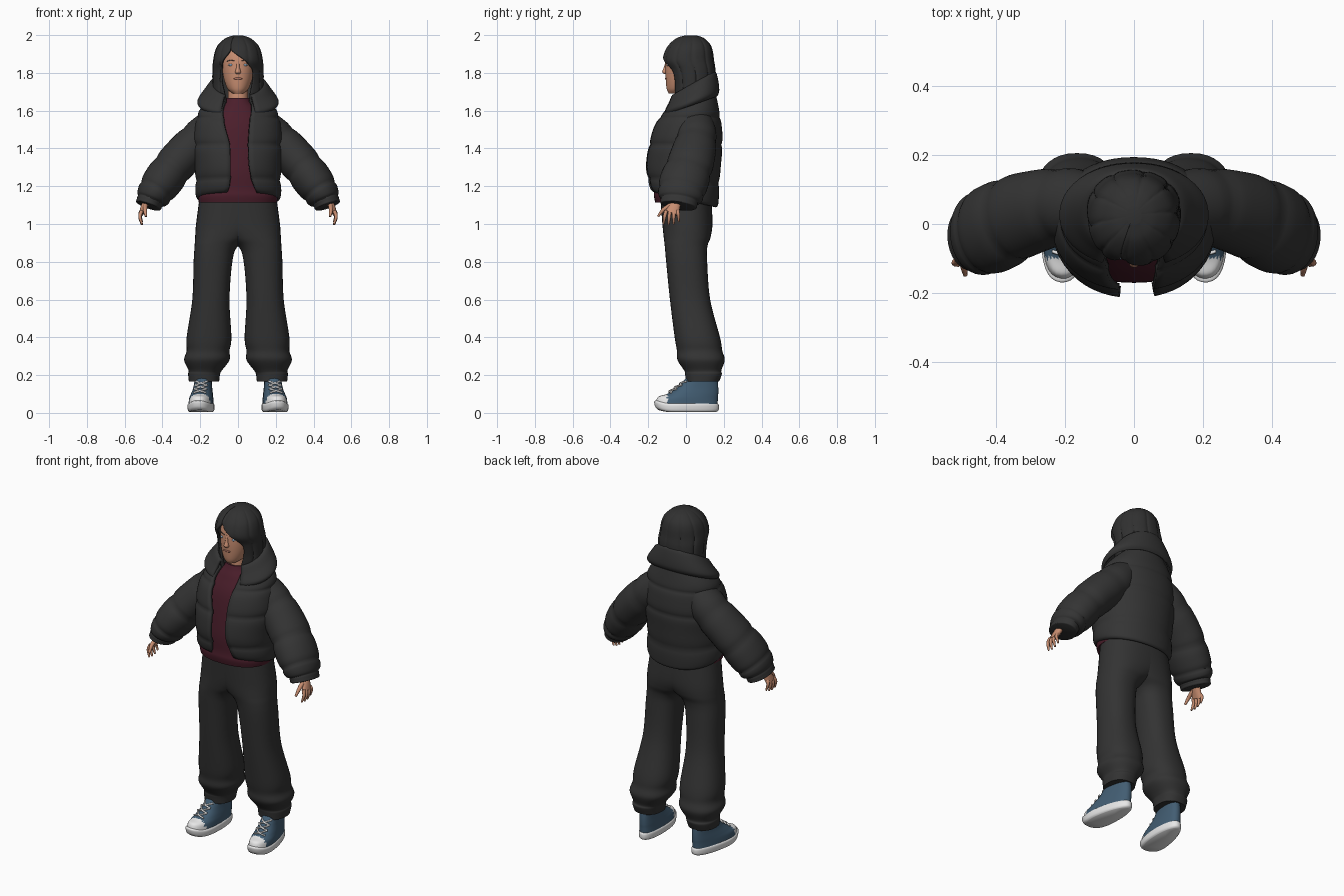
import bpy, bmesh
from math import sin, cos, asin, pi, radians, copysign
from mathutils import Vector, Matrix

cube = bpy.data.objects.get("Cube")
if cube:
    bpy.data.objects.remove(cube, do_unlink=True)


def material(name, r, g, b):
    m = bpy.data.materials.new(name)
    m.use_nodes = True
    m.diffuse_color = (r, g, b, 1)
    m.node_tree.nodes["Principled BSDF"].inputs["Base Color"].default_value = (r, g, b, 1)
    return m


HAIR = material("charcoal hair", .03, .03, .03)
COAT = material("charcoal jacket", .034, .034, .034)
CLOTH = material("dark grey trousers", .033, .033, .033)
SHIRT = material("maroon shirt", .07, .013, .024)
SKIN = material("skin", .58, .27, .165)
LIPS = material("lips", .42, .17, .12)
WHITE = material("white rubber", .8, .8, .8)
BLUE = material("blue canvas", .055, .11, .17)
IRIS = material("pale blue eye", .3, .48, .68)


def finish(name, bm, mats, mirror=False, thick=0, paint=None):
    """Turn a bmesh into a smooth-shaded, optionally mirrored object."""
    bmesh.ops.recalc_face_normals(bm, faces=bm.faces)
    if paint:
        for f in bm.faces:
            f.material_index = paint(f.calc_center_median())
    mesh = bpy.data.meshes.new(name)
    bm.to_mesh(mesh)
    bm.free()
    ob = bpy.data.objects.new(name, mesh)
    bpy.context.collection.objects.link(ob)
    for m in mats if isinstance(mats, list) else [mats]:
        mesh.materials.append(m)
    bpy.context.view_layer.objects.active = ob
    ob.select_set(True)
    bpy.ops.object.shade_smooth_by_angle(angle=radians(50))
    ob.select_set(False)
    if thick:
        mod = ob.modifiers.new("thickness", "SOLIDIFY")
        mod.thickness, mod.offset = thick, 0
    if mirror:
        ob.modifiers.new("mirror", "MIRROR")


def sample(keys, t):
    """Smooth interpolation through a list of number tuples."""
    s = t * (len(keys) - 1)
    i = min(int(s), len(keys) - 2)
    f = s - i
    quad = (keys[max(i - 1, 0)], keys[i], keys[i + 1], keys[min(i + 2, len(keys) - 1)])
    return [b + f * ((c - a) / 2 + f * (a - 2.5 * b + 2 * c - d / 2 + f * (1.5 * (b - c) + (d - a) / 2)))
            for a, b, c, d in zip(*quad)]


def bridge(name, rings, mats, wrap=True, caps=(1, 1), warp=None, **options):
    bm = bmesh.new()
    rows = [[bm.verts.new(warp(p) if warp else p) for p in ring] for ring in rings]
    n = len(rows[0])
    for low, high in zip(rows, rows[1:]):
        for i in range(n if wrap else n - 1):
            j = (i + 1) % n
            bm.faces.new((low[i], low[j], high[j], high[i]))
    for row, cap in zip((rows[0], rows[-1]), caps):
        if cap:
            bm.faces.new(row)
    finish(name, bm, mats, **options)


def power_of(u, e):
    return copysign(abs(u) ** e, u)


def swell(t, depth, count):
    """Bulges between evenly spaced creases."""
    return 1 - depth * (1 - abs(sin(pi * t * count))) ** 3


def loft(name, keys, mats, n=36, steps=8, power=2.3, locks=(0, 1), puff=(0, 1), **options):
    """Level rings: z, x min, x max, y min, y max [, tilt, gap left edge, gap right edge]."""
    gap = len(keys[0]) == 8
    total = steps * (len(keys) - 1)
    rings = []
    for k in range(total + 1):
        t = k / total
        z, x0, x1, y0, y1, tilt, e0, e1 = (sample(keys, t) + [0, 0, 0])[:8]
        cx, cy, rx, ry = (x0 + x1) / 2, (y0 + y1) / 2, (x1 - x0) / 2, (y1 - y0) / 2
        start, end = 0, 2 * pi
        if gap:
            edge = lambda e: asin(power_of(max(-1, min(1, (e - cx) / rx)), power / 2))
            start, end = edge(e1), 2 * pi + edge(e0)
        ring = []
        for i in range(n + 1 if gap else n):
            a = start + (end - start) * i / n
            grow = swell(t, *puff) * swell(a / pi + .06, *locks)
            u, v = power_of(sin(a), 2 / power) * grow, -power_of(cos(a), 2 / power) * grow
            ring.append(Vector((cx + rx * u, cy + ry * v, z + tilt * v / 2)))
        rings.append(ring)
    bridge(name, rings, mats, wrap=not gap, **options)


def tube(name, keys, mats, n=12, steps=5, puff=(0, 1), **options):
    """Rings across a path: x, y, z, radius across, radius along y."""
    total = steps * (len(keys) - 1)
    rings = []
    for k in range(total + 1):
        t = k / total
        x, y, z, ra, rb = sample(keys, t)
        ahead, behind = sample(keys, min(1, t + .01)), sample(keys, max(0, t - .01))
        along = (Vector(ahead[:3]) - Vector(behind[:3])).normalized()
        side = Vector((0, 1, 0))
        side = (side - along * side.dot(along)).normalized()
        up = side.cross(along)
        g = swell(t, *puff)
        rings.append([Vector((x, y, z)) + (up * ra * cos(a) + side * rb * sin(a)) * g
                      for a in (2 * pi * i / n for i in range(n))])
    bridge(name, rings, mats, **options)


def blob(name, centre, size, mat, **options):
    bm = bmesh.new()
    bmesh.ops.create_uvsphere(bm, u_segments=16, v_segments=10, radius=1,
                              matrix=Matrix.Translation(centre) @ Matrix.Diagonal((*size, 1)))
    finish(name, bm, mat, **options)


# Trousers: each leg widens across the middle at the top, so the halves form the seat
loft("trouser_leg", [(.165, .1, .26, 0, .175), (.205, .095, .264, -.005, .19),
                     (.225, .085, .262, -.01, .187), (.28, .045, .285, -.045, .205),
                     (.33, .045, .272, -.048, .192), (.4, .035, .272, -.06, .18),
                     (.6, .045, .242, -.085, .128), (.8, .03, .235, -.105, .112),
                     (.88, .003, .23, -.112, .113), (.93, -.07, .227, -.118, .13),
                     (1, -.16, .222, -.125, .14), (1.13, -.205, .205, -.135, .135)], CLOTH, mirror=True)


# Shoes: shaped straight, then tapered at the heel, lifted at the toe and turned out
def foot(p):
    back = max(0, min(1, (p.y + .05) / .22))
    toe = max(0, -p.y - .08)
    q = Vector((p.x * (1 - .25 * back), p.y, p.z + 2.5 * toe * toe))
    return Matrix.Rotation(radians(7), 3, "Z") @ q + Vector((.192, 0, 0))


loft("shoe_sole", [(.005, -.062, .062, -.15, .162), (.015, -.07, .07, -.164, .174),
                   (.04, -.072, .072, -.17, .175), (.05, -.066, .066, -.16, .168)],
     WHITE, steps=4, power=2.3, warp=foot, mirror=True)
loft("shoe_upper", [(.035, -.067, .067, -.162, .168), (.075, -.064, .064, -.147, .17),
                    (.1, -.06, .06, -.1, .172), (.135, -.054, .054, -.045, .172),
                    (.185, -.05, .05, 0, .168)], [BLUE, WHITE], power=2.4, warp=foot, mirror=True,
     paint=lambda c: int(c.y < -.1 and c.z < .115))
rows = [(-.094 + .028 * i, .107 + .02 * i) for i in range(4)]
for (ya, za), (yb, zb) in zip(rows, rows[1:]):
    for s in (-1, 1):
        tube("shoe_lace", [(s * .034, ya + .01, za, .005, .005),
                           (0, (ya + yb) / 2 - .006, (za + zb) / 2, .005, .005),
                           (-s * .034, yb + .01, zb, .005, .005)], WHITE, n=8, warp=foot, mirror=True)

# Shirt
loft("shirt", [(1.115, -.208, .208, -.163, .14), (1.15, -.21, .21, -.17, .14),
               (1.19, -.195, .195, -.168, .14), (1.3, -.19, .19, -.168, .15),
               (1.5, -.17, .17, -.14, .14), (1.6, -.12, .12, -.1, .12),
               (1.645, -.075, .075, -.075, .09), (1.668, -.062, .062, -.064, .08)], SHIRT)

# Jacket: open body, turned-down collar, quilted sleeves
loft("jacket_body", [(1.135, -.205, .212, -.168, .16, -.08, -.06, .1),
                     (1.17, -.217, .22, -.187, .165, -.06, -.045, .085),
                     (1.3, -.22, .22, -.205, .175, 0, -.04, .06),
                     (1.42, -.23, .23, -.19, .185, 0, -.045, .055),
                     (1.52, -.22, .22, -.162, .18, 0, -.07, .06),
                     (1.6, -.195, .195, -.115, .165, .02, -.08, .07),
                     (1.67, -.13, .13, -.08, .145, .07, -.07, .07)],
     COAT, n=48, caps=(0, 0), power=2.15, puff=(.04, 4), thick=.018)
loft("jacket_collar", [(1.62, -.1, .1, -.06, .11, .05, -.06, .06),
                       (1.7, -.115, .115, -.07, .135, .12, -.065, .065),
                       (1.735, -.138, .138, -.08, .15, .13, -.07, .07),
                       (1.695, -.175, .175, -.097, .163, .125, -.08, .08),
                       (1.65, -.207, .207, -.115, .168, .11, -.088, .088),
                       (1.63, -.198, .198, -.113, .158, .1, -.088, .088)],
     COAT, n=40, caps=(0, 0), power=2.1, thick=.016)
tube("jacket_sleeve", [(.1, .035, 1.57, .072, .095), (.19, .055, 1.462, .104, .108),
                       (.315, .028, 1.335, .106, .122), (.4, -.01, 1.225, .105, .13),
                       (.45, -.03, 1.15, .09, .12), (.466, -.036, 1.12, .072, .1),
                       (.475, -.04, 1.095, .07, .098)],
     COAT, n=32, steps=8, puff=(.08, 5), mirror=True)

# Hands
tube("palm", [(.475, -.045, 1.13, .018, .025), (.495, -.06, 1.095, .018, .03),
              (.512, -.075, 1.055, .013, .038)], SKIN, n=16, mirror=True)
for i in range(4):
    y, drop = -.105 + .02 * i, .004 * (i - 1) ** 2
    tube("finger", [(.51, y, 1.07, .01, .01), (.519, y - .008 + .004 * i, 1.035 + drop, .009, .009),
                    (.508, y - .014 + .007 * i, .995 + drop, .005, .005)], SKIN, n=10, mirror=True)
tube("thumb", [(.49, -.08, 1.1, .013, .013), (.492, -.12, 1.075, .011, .011),
               (.488, -.148, 1.04, .006, .006)], SKIN, n=10, mirror=True)

# Head
loft("neck", [(1.6, -.06, .06, -.05, .08), (1.67, -.054, .054, -.055, .07),
              (1.76, -.052, .052, -.045, .07)], SKIN)
loft("head", [(1.692, -.03, .03, -.092, 0), (1.715, -.055, .055, -.102, .04),
              (1.76, -.073, .073, -.107, .06), (1.82, -.084, .084, -.109, .08),
              (1.88, -.086, .086, -.104, .09), (1.93, -.08, .08, -.087, .09),
              (1.965, -.05, .05, -.05, .06)], SKIN, power=2.05)
loft("nose", [(1.793, -.01, .01, -.114, -.09), (1.805, -.015, .015, -.126, -.09),
              (1.83, -.009, .009, -.117, -.09), (1.865, -.007, .007, -.107, -.09)], SKIN, n=16)
blob("lips", (0, -.102, 1.77), (.024, .009, .007), LIPS)
blob("eye_white", (.037, -.092, 1.842), (.016, .009, .006), WHITE, mirror=True)
blob("eye_iris", (.037, -.097, 1.842), (.0085, .006, .0065), IRIS, mirror=True)
tube("eyebrow", [(.017, -.102, 1.863, .002, .004), (.038, -.096, 1.867, .002, .004),
                 (.06, -.08, 1.861, .002, .003)], HAIR, n=8, mirror=True)

# Hair: shell with a side-parted opening around the face, grooved into locks
loft("hair", [(1.993, -.02, .02, 0, .05, 0, -.01, -.01),
              (1.98, -.06, .06, -.045, .09, 0, -.025, -.025),
              (1.95, -.097, .097, -.082, .122, 0, -.035, -.035),
              (1.915, -.116, .116, -.105, .136, 0, -.042, -.03),
              (1.865, -.126, .126, -.116, .143, 0, -.078, .037),
              (1.815, -.13, .13, -.088, .15, 0, -.086, .076),
              (1.75, -.13, .13, -.072, .148, 0, -.084, .076),
              (1.69, -.125, .125, -.066, .13, 0, -.07, .064),
              (1.63, -.1, .1, -.06, .105, 0, -.06, .06)],
     HAIR, n=120, caps=(1, 0), power=2.1, locks=(.05, 5), thick=.012)
